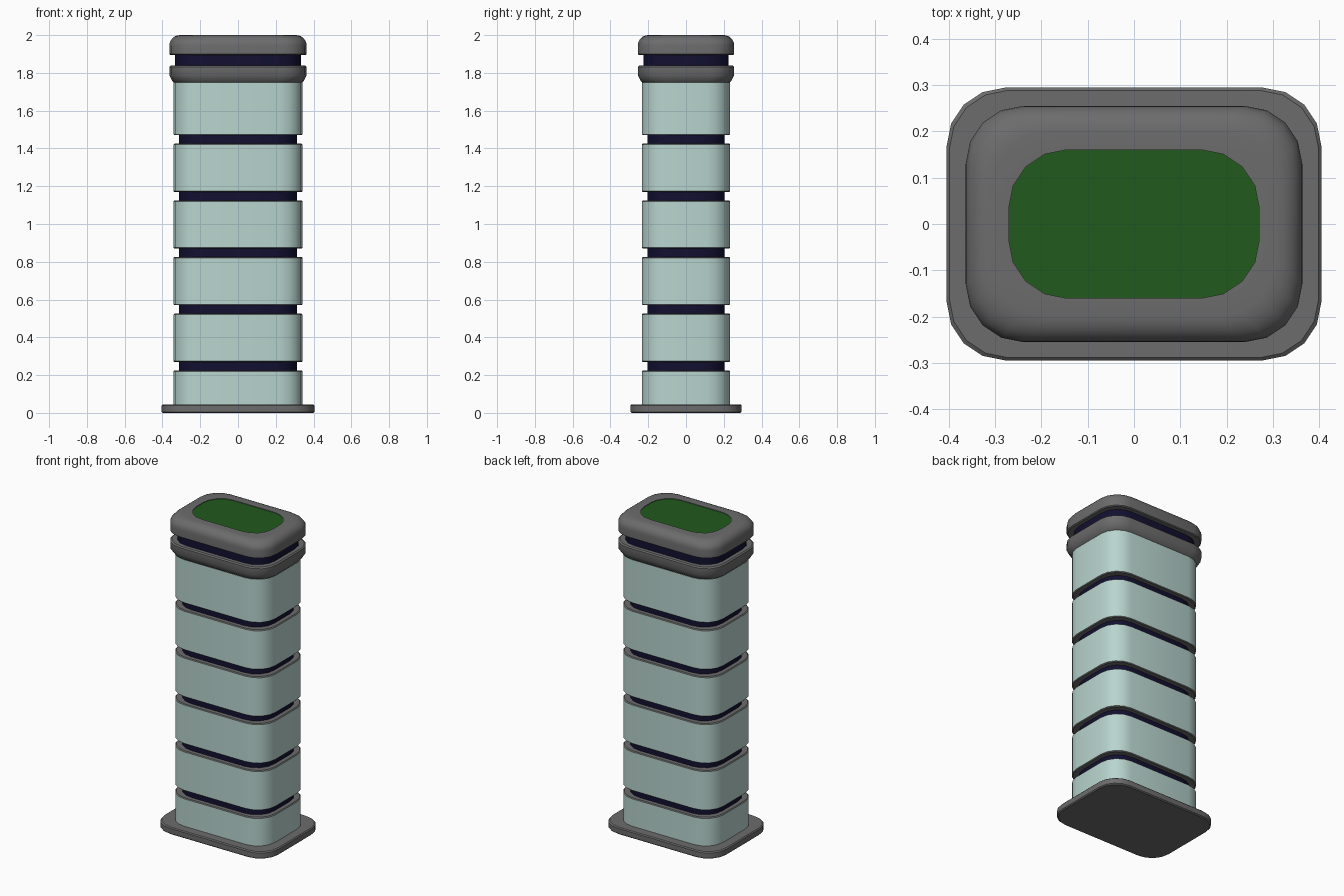
import bpy, bmesh, math

if "Cube" in bpy.data.objects:
    bpy.data.objects.remove(bpy.data.objects["Cube"])


def material(name, rgb):
    m = bpy.data.materials.new(name)
    m.diffuse_color = (*rgb, 1)
    m.use_nodes = True
    m.node_tree.nodes["Principled BSDF"].inputs["Base Color"].default_value = m.diffuse_color
    return m


TEAL = material("pale_teal", (0.48, 0.66, 0.62))
NAVY = material("navy", (0.006, 0.005, 0.03))
GREEN = material("green", (0.015, 0.1, 0.012))
GREY = material("dark_grey", (0.15, 0.15, 0.15))

RADIUS, STEPS = 0.125, 4


def outline(hx, hy):
    """Rounded rectangle with half sizes hx, hy."""
    pts = []
    for i, (sx, sy) in enumerate([(1, 1), (-1, 1), (-1, -1), (1, -1)]):
        for k in range(STEPS + 1):
            a = math.pi / 2 * (i + k / STEPS)
            pts.append((sx * (hx - RADIUS) + RADIUS * math.cos(a),
                        sy * (hy - RADIUS) + RADIUS * math.sin(a)))
    return pts


def loft(name, rings, mats, spans=None, bottom=False, top=False):
    """Skin rings of (half x, half y, z); spans gives a material slot per strip."""
    bm = bmesh.new()
    loops = [[bm.verts.new((x, y, z)) for x, y in outline(hx, hy)] for hx, hy, z in rings]
    n = len(loops[0])
    for s, (a, b) in enumerate(zip(loops, loops[1:])):
        for i in range(n):
            j = (i + 1) % n
            f = bm.faces.new((a[i], a[j], b[j], b[i]))
            f.material_index = spans[s] if spans else 0
    if bottom:
        bm.faces.new(loops[0][::-1])
    if top:
        bm.faces.new(loops[-1])
    mesh = bpy.data.meshes.new(name)
    bm.to_mesh(mesh)
    bm.free()
    for m in mats:
        mesh.materials.append(m)
    ob = bpy.data.objects.new(name, mesh)
    bpy.context.collection.objects.link(ob)
    bpy.context.view_layer.objects.active = ob
    ob.select_set(True)
    bpy.ops.object.shade_smooth_by_angle(angle=math.radians(35))
    ob.select_set(False)
    return ob


# Base plate
loft("base_plate", [(0.398, 0.288, 0), (0.404, 0.294, 0.006), (0.404, 0.294, 0.039),
                    (0.398, 0.288, 0.045), (0.33, 0.22, 0.045)], [GREY], bottom=True)

# Stacked body bands with grey ledges, separated by recessed grooves
BX, BY, INSET, C = 0.342, 0.234, 0.03, 0.005
for i in range(6):
    z0 = 0.045 if i == 0 else 0.27 + 0.3 * (i - 1)
    z1 = 1.755 if i == 5 else 0.225 + 0.3 * i
    rings, spans = [(BX, BY, z0 + C), (BX, BY, z1 - C)], [0]
    if i > 0:
        rings = [(BX - INSET, BY - INSET, z0), (BX - C, BY - C, z0)] + rings
        spans = [1, 1] + spans
    else:
        rings[0] = (BX, BY, z0)
    if i < 5:
        rings += [(BX - C, BY - C, z1), (BX - INSET, BY - INSET, z1)]
        spans += [1, 1]
        loft(f"groove_{i + 1}", [(BX - INSET, BY - INSET, z1),
                                 (BX - INSET, BY - INSET, z1 + 0.045)], [NAVY])
    loft(f"body_band_{i + 1}", rings, [TEAL, GREY], spans)

# Collar flaring out above the body
loft("collar", [(0.341, 0.233, 1.75), (0.348, 0.24, 1.757), (0.363, 0.255, 1.788),
                (0.363, 0.255, 1.831), (0.356, 0.248, 1.838), (0.333, 0.225, 1.838)], [GREY])

# Dark neck between collar and cap
loft("neck", [(0.333, 0.225, 1.838), (0.333, 0.225, 1.895)], [NAVY])

# Rounded cap with a shallow recess for the green panel
R = 0.055
rings = [(0.333, 0.225, 1.895), (0.358, 0.25, 1.895), (0.363, 0.255, 1.9)]
for k in range(7):
    a = math.pi / 2 * k / 6
    d = R * (1 - math.cos(a))
    rings.append((0.363 - d, 0.255 - d, 2 - R + R * math.sin(a)))
rings += [(0.27, 0.16, 2.0), (0.27, 0.16, 1.996)]
loft("cap", rings, [GREY])
loft("top_panel", [(0.268, 0.158, 1.996), (0.27, 0.16, 1.996)][::-1], [GREEN], top=True)
